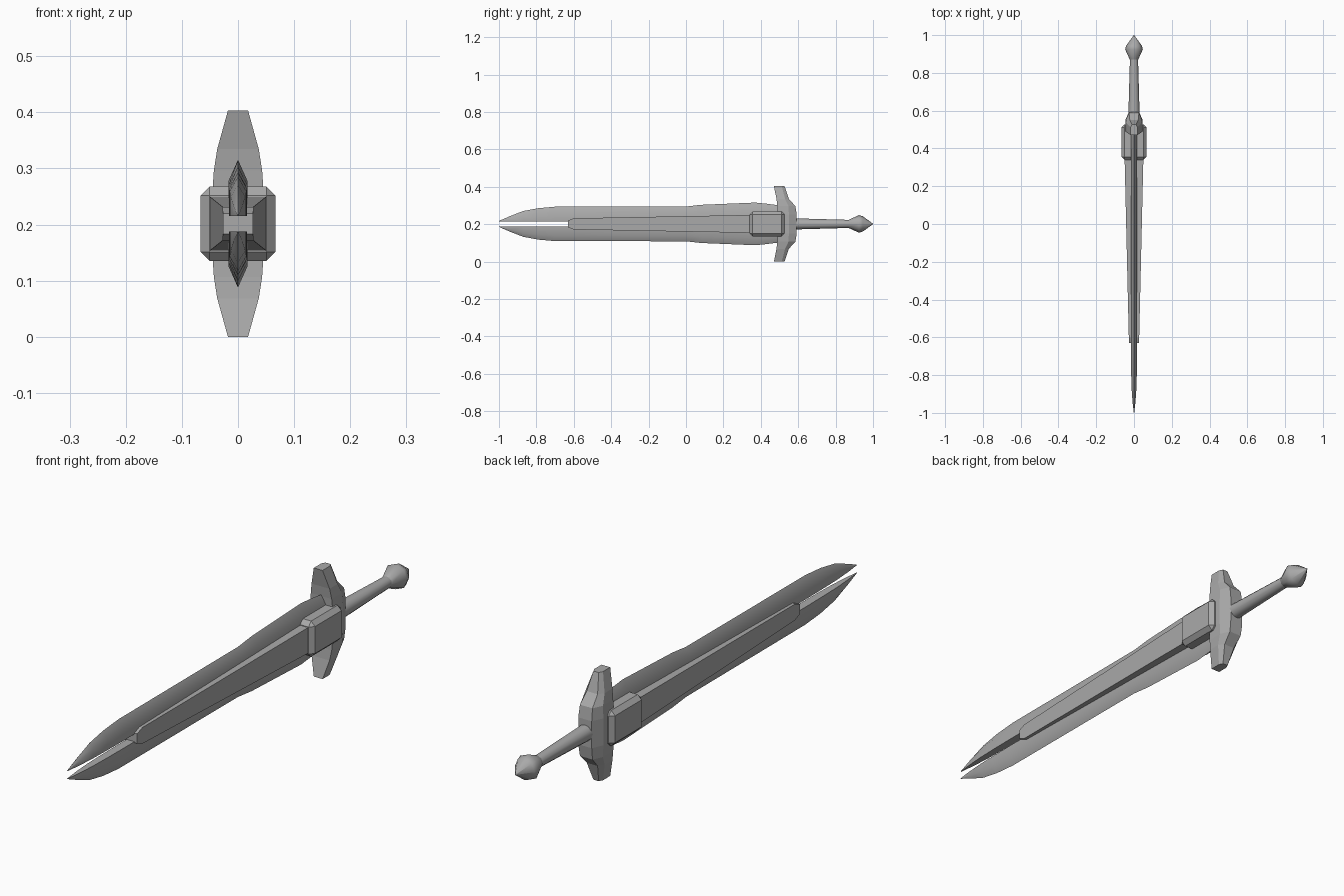
import bpy
import bmesh
import math

MID = 0.2015  # height of the sword's long axis

if "Cube" in bpy.data.objects:
    bpy.data.objects.remove(bpy.data.objects["Cube"], do_unlink=True)

GREY = (0.4, 0.4, 0.4, 1)
steel = bpy.data.materials.new("steel_grey")
steel.diffuse_color = GREY
steel.use_nodes = True
steel.node_tree.nodes["Principled BSDF"].inputs["Base Color"].default_value = GREY


def finish(name, bm, smooth=None):
    """Turn a bmesh into a steel object lying on the sword's axis."""
    bmesh.ops.recalc_face_normals(bm, faces=bm.faces)
    mesh = bpy.data.meshes.new(name)
    bm.to_mesh(mesh)
    bm.free()
    mesh.materials.append(steel)
    obj = bpy.data.objects.new(name, mesh)
    obj.location.z = MID
    bpy.context.collection.objects.link(obj)
    if smooth:
        bpy.ops.object.select_all(action="DESELECT")
        obj.select_set(True)
        bpy.context.view_layer.objects.active = obj
        bpy.ops.object.shade_smooth_by_angle(angle=math.radians(smooth))
    return obj


def loft(name, sections, smooth=None):
    """Skin closed rings of points, capping both ends."""
    bm = bmesh.new()
    rings = [[bm.verts.new(p) for p in ring] for ring in sections]
    n = len(rings[0])
    for a, b in zip(rings, rings[1:]):
        for i in range(n):
            j = (i + 1) % n
            bm.faces.new((a[i], a[j], b[j], b[i]))
    bm.faces.new(rings[0])
    bm.faces.new(rings[-1])
    return finish(name, bm, smooth)


# Blade: one bevelled half, mirrored across the slot
def blade_section(y, edge, w, gap=0.014):
    shoulder = gap + (edge - gap) * 0.62
    return [(0, y, edge), (w, y, shoulder), (w, y, gap),
            (-w, y, gap), (-w, y, shoulder)]


blade_profile = [(-1, 0.016, 0.001), (-0.94, 0.042, 0.008), (-0.87, 0.069, 0.013),
                 (-0.79, 0.084, 0.015), (-0.7, 0.092, 0.016), (0, 0.093, 0.017),
                 (0.08, 0.102, 0.017), (0.37, 0.114, 0.017), (0.43, 0.108, 0.017),
                 (0.5, 0.099, 0.017)]
blade = loft("blade", [blade_section(*p) for p in blade_profile], smooth=35)
mirror = blade.modifiers.new("lower_half", "MIRROR")
mirror.use_axis = (False, False, True)

# Tapered core plate running down the middle of the blade
core_profile = [(-0.63, 0.027, 0.018), (-0.6, 0.0275, 0.03), (0.36, 0.05, 0.048),
                (0.5, 0.05, 0.048)]
loft("core_plate", [[(w, y, h), (w, y, -h), (-w, y, -h), (-w, y, h)]
                    for y, w, h in core_profile])

# Chamfered block where the core meets the guard
bm = bmesh.new()
bmesh.ops.create_cube(bm, size=1)
bmesh.ops.scale(bm, vec=(0.134, 0.187, 0.132), verts=bm.verts)
bmesh.ops.translate(bm, vec=(0, 0.4335, 0), verts=bm.verts)
bmesh.ops.bevel(bm, geom=bm.edges[:], offset=0.016, segments=1, affect="EDGES")
finish("collar_block", bm)


# Cross guard: chamfered hexagonal sections stacked along z
def guard_section(z, w, front, side, back):
    return [(-w, front, z), (w, front, z), (w, side, z),
            (w * 0.6, back, z), (-w * 0.6, back, z), (-w, side, z)]


upper = [(0.095, 0.043, 0.488, 0.548, 0.585), (0.133, 0.037, 0.484, 0.53, 0.55),
         (0.2015, 0.018, 0.47, 0.512, 0.527)]
middle = [(0.05, 0.046, 0.49, 0.55, 0.592)]
half = middle + upper
stack = [(-s[0],) + s[1:] for s in reversed(half)] + half
loft("cross_guard", [guard_section(*s) for s in stack])


# Round grip and pointed pommel
def turned(name, profile, sides=8):
    rings = []
    for y, r in profile:
        angles = [math.tau * i / sides for i in range(sides)]
        rings.append([(r * math.cos(a), y, r * math.sin(a)) for a in angles])
    return loft(name, rings, smooth=50)


turned("grip", [(0.57, 0.03), (0.89, 0.021)], sides=12)
turned("pommel", [(0.87, 0.022), (0.925, 0.047), (0.945, 0.041), (1, 0.001)])
